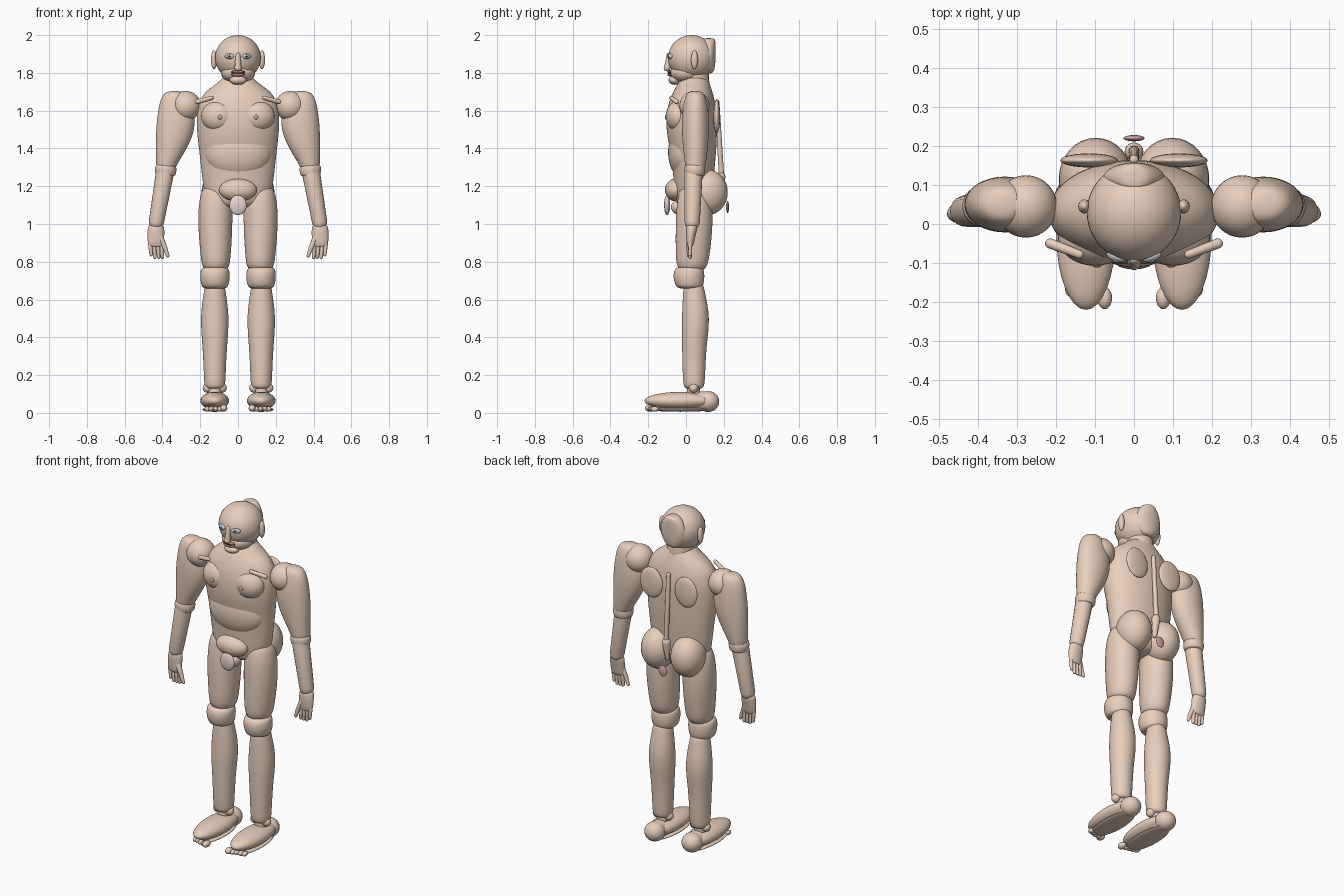
import bpy, bmesh, math
from mathutils import Vector, Matrix


def material(name, r, g, b):
    m = bpy.data.materials.new(name)
    m.diffuse_color = (r, g, b, 1)
    return m


SKIN = material("skin", 0.80, 0.62, 0.50)
PALE = material("pale_skin", 0.80, 0.66, 0.62)
PINK = material("pink", 0.65, 0.38, 0.38)
LIP = material("lip", 0.45, 0.20, 0.20)
WHITE = material("eye_white", 0.92, 0.92, 0.92)
BLUE = material("iris", 0.30, 0.50, 0.62)
DARK = material("pupil", 0.04, 0.04, 0.04)


def finish(bm, name, mat):
    bmesh.ops.recalc_face_normals(bm, faces=bm.faces)
    for f in bm.faces:
        f.smooth = True
    me = bpy.data.meshes.new(name)
    bm.to_mesh(me)
    bm.free()
    me.materials.append(mat)
    ob = bpy.data.objects.new(name, me)
    bpy.context.collection.objects.link(ob)
    return ob


def ball(name, loc, rad, mat=SKIN, rot=(0, 0, 0), seg=32):
    bm = bmesh.new()
    bmesh.ops.create_uvsphere(bm, u_segments=seg, v_segments=seg // 2, radius=1)
    bmesh.ops.scale(bm, vec=rad, verts=bm.verts)
    ob = finish(bm, name, mat)
    ob.location, ob.rotation_euler = loc, rot
    return ob


def limb(name, a, b, r1, r2, mat=SKIN, seg=20):
    """Tapered tube with rounded ends from a to b."""
    a, b = Vector(a), Vector(b)
    length = (b - a).length
    prof = [(-r1 * math.cos(t), r1 * math.sin(t)) for t in [math.pi / 2 * i / 5 for i in range(6)]]
    prof += [(length + r2 * math.sin(t), r2 * math.cos(t)) for t in [math.pi / 2 * i / 5 for i in range(6)]]
    bm = bmesh.new()
    rings = [[bm.verts.new((max(r, 1e-4) * math.cos(2 * math.pi * k / seg),
                            max(r, 1e-4) * math.sin(2 * math.pi * k / seg), z))
              for k in range(seg)] for z, r in prof]
    skin_rings(bm, rings)
    rot = Vector((0, 0, 1)).rotation_difference(b - a).to_matrix().to_4x4()
    bm.transform(Matrix.Translation(a) @ rot)
    return finish(bm, name, mat)


def skin_rings(bm, rings):
    n = len(rings[0])
    for p, q in zip(rings, rings[1:]):
        for k in range(n):
            bm.faces.new((p[k], p[(k + 1) % n], q[(k + 1) % n], q[k]))
    bm.faces.new(rings[0])
    bm.faces.new(rings[-1])


def loft(name, rows, s=1, mat=SKIN, seg=24):
    """Stack of ellipses: (z, cx, cy, rx, ry)."""
    bm = bmesh.new()
    rings = []
    for z, cx, cy, rx, ry in rows:
        rings.append([bm.verts.new((s * (cx + rx * math.cos(2 * math.pi * k / seg)),
                                    cy + ry * math.sin(2 * math.pi * k / seg), z)) for k in range(seg)])
    skin_rings(bm, rings)
    ob = finish(bm, name, mat)
    ob.modifiers.new("smooth", 'SUBSURF').levels = 2
    ob.modifiers["smooth"].render_levels = 2
    return ob


# Head and neck
ball("head", (0, 0.03, 1.88), (0.121, 0.125, 0.12), seg=48)
loft("back_of_head", [(1.795, 0, 0.115, 0.03, 0.02), (1.81, 0, 0.118, 0.05, 0.032),
                      (1.85, 0, 0.118, 0.076, 0.038), (1.90, 0, 0.118, 0.083, 0.040),
                      (1.95, 0, 0.118, 0.065, 0.040), (1.978, 0, 0.12, 0.04, 0.036),
                      (1.984, 0, 0.12, 0.02, 0.02)])
ball("jaw", (0, 0.0, 1.80), (0.09, 0.085, 0.055))
ball("chin", (0, -0.06, 1.762), (0.045, 0.032, 0.025))
limb("neck", (0, 0.045, 1.70), (0, 0.045, 1.80), 0.082, 0.075)
limb("nose_bridge", (0, -0.09, 1.895), (0, -0.098, 1.83), 0.012, 0.018)
ball("nose_tip", (0, -0.10, 1.825), (0.018, 0.018, 0.016))
ball("upper_lip", (0, -0.086, 1.806), (0.038, 0.014, 0.008), LIP)
ball("mouth", (0, -0.084, 1.799), (0.034, 0.013, 0.005), DARK)
ball("lower_lip", (0, -0.084, 1.79), (0.036, 0.014, 0.009), LIP)

# Torso
loft("torso", [(1.79, 0, 0.045, 0.07, 0.06), (1.75, 0, 0.042, 0.10, 0.082), (1.71, 0, 0.037, 0.165, 0.10),
               (1.66, 0, 0.032, 0.205, 0.12), (1.58, 0, 0.03, 0.222, 0.135), (1.48, 0, 0.03, 0.218, 0.135),
               (1.38, 0, 0.04, 0.205, 0.12), (1.30, 0, 0.04, 0.197, 0.112), (1.22, 0, 0.04, 0.187, 0.105),
               (1.14, 0, 0.04, 0.175, 0.10), (1.08, 0, 0.04, 0.11, 0.085)], seg=32)
ball("belly", (0, 0.0, 1.38), (0.18, 0.095, 0.15))
limb("spine", (0, 0.165, 1.645), (0, 0.188, 1.25), 0.012, 0.014)
limb("sacrum", (0, 0.185, 1.25), (0, 0.175, 1.15), 0.024, 0.012)
ball("pelvis_front", (0, -0.055, 1.18), (0.10, 0.056, 0.06))
ball("groin_front", (0, -0.10, 1.10), (0.046, 0.016, 0.053), PALE)
ball("groin_under", (0, -0.035, 1.09), (0.04, 0.045, 0.04))
ball("tail_end", (0, 0.22, 1.09), (0.027, 0.008, 0.032), PINK)

for s, side in ((1, "left"), (-1, "right")):
    # Face details
    ball("ear_" + side, (s * 0.127, 0.045, 1.87), (0.016, 0.018, 0.05))
    ball("eye_" + side, (s * 0.045, -0.083, 1.888), (0.026, 0.014, 0.015), WHITE, (0, 0, s * 0.3))
    ball("iris_" + side, (s * 0.045, -0.094, 1.888), (0.011, 0.005, 0.011), BLUE, seg=16)
    ball("pupil_" + side, (s * 0.045, -0.098, 1.888), (0.005, 0.003, 0.005), DARK, seg=16)
    # Trunk details
    ball("chest_" + side, (s * 0.10, -0.035, 1.57), (0.095, 0.072, 0.085))
    ball("nipple_" + side, (s * 0.095, -0.106, 1.565), (0.012, 0.006, 0.012), PINK, seg=16)
    limb("collarbone_" + side, (s * 0.14, -0.078, 1.668), (s * 0.215, -0.05, 1.647), 0.011, 0.013)
    ball("shoulder_blade_" + side, (s * 0.115, 0.163, 1.57), (0.074, 0.018, 0.09))
    ball("buttock_" + side, (s * 0.098, 0.115, 1.168), (0.095, 0.106, 0.12))
    # Arm
    ball("shoulder_" + side, (s * 0.277, 0.045, 1.625), (0.08, 0.08, 0.08))
    loft("upper_arm_" + side, [(1.705, 0.335, 0.05, 0.035, 0.03), (1.68, 0.335, 0.05, 0.072, 0.055),
                               (1.60, 0.327, 0.05, 0.098, 0.07), (1.50, 0.33, 0.05, 0.105, 0.074),
                               (1.40, 0.352, 0.05, 0.084, 0.066), (1.32, 0.378, 0.05, 0.056, 0.056),
                               (1.27, 0.385, 0.048, 0.046, 0.048)], s)
    loft("elbow_" + side, [(1.25, 0.383, 0.046, 0.048, 0.046), (1.262, 0.383, 0.046, 0.054, 0.053),
                           (1.29, 0.383, 0.046, 0.060, 0.057), (1.325, 0.383, 0.046, 0.05, 0.05)], s)
    limb("forearm_" + side, (s * 0.387, 0.04, 1.27), (s * 0.432, 0.033, 1.01), 0.048, 0.040)
    loft("palm_" + side, [(1.0, 0.434, 0.032, 0.035, 0.028), (0.98, 0.434, 0.03, 0.045, 0.032),
                          (0.94, 0.435, 0.025, 0.045, 0.026), (0.90, 0.435, 0.023, 0.044, 0.02),
                          (0.875, 0.432, 0.022, 0.036, 0.013)], s)
    for i in range(4):
        x = 0.405 + i * 0.02
        tip = 0.824 + (0.014 if i == 3 else 0)
        limb(f"finger_{i + 1}_" + side, (s * x, 0.022, 0.895), (s * (x - 0.005), 0.022, tip), 0.011, 0.009, seg=12)
    limb("thumb_base_" + side, (s * 0.41, 0.02, 0.93), (s * 0.385, 0.015, 0.87), 0.016, 0.012, seg=12)
    limb("thumb_tip_" + side, (s * 0.385, 0.015, 0.87), (s * 0.372, 0.015, 0.832), 0.012, 0.009, seg=12)
    # Leg
    loft("thigh_" + side, [(1.21, 0.11, 0.045, 0.06, 0.06), (1.17, 0.113, 0.045, 0.085, 0.085),
                           (1.08, 0.12, 0.045, 0.092, 0.098), (0.95, 0.12, 0.042, 0.09, 0.098),
                           (0.83, 0.118, 0.035, 0.08, 0.09), (0.74, 0.118, 0.03, 0.07, 0.078)], s)
    loft("knee_" + side, [(0.655, 0.122, 0.02, 0.058, 0.058), (0.675, 0.122, 0.018, 0.074, 0.076),
                          (0.72, 0.122, 0.015, 0.08, 0.084), (0.755, 0.122, 0.016, 0.077, 0.08),
                          (0.775, 0.122, 0.02, 0.065, 0.066)], s)
    loft("shin_" + side, [(0.70, 0.123, 0.04, 0.05, 0.05), (0.64, 0.123, 0.042, 0.058, 0.058),
                          (0.55, 0.123, 0.05, 0.072, 0.07), (0.46, 0.123, 0.05, 0.075, 0.074),
                          (0.34, 0.123, 0.043, 0.064, 0.064), (0.20, 0.123, 0.042, 0.058, 0.06),
                          (0.145, 0.123, 0.042, 0.056, 0.056), (0.125, 0.123, 0.042, 0.045, 0.045)], s)
    limb("ankle_" + side, (s * 0.123, 0.04, 0.08), (s * 0.123, 0.04, 0.14), 0.035, 0.035)
    for dx in (-0.038, 0.038):
        ball("ankle_bone_" + side, (s * (0.123 + dx), 0.04, 0.132), (0.026, 0.026, 0.026), seg=16)
    # Foot
    ball("foot_" + side, (s * 0.123, -0.03, 0.064), (0.076, 0.19, 0.047))
    limb("foot_core_" + side, (s * 0.123, 0.10, 0.062), (s * 0.123, -0.14, 0.058), 0.052, 0.042)
    ball("heel_" + side, (s * 0.123, 0.118, 0.06), (0.058, 0.058, 0.055))
    ball("sole_" + side, (s * 0.123, -0.03, 0.018), (0.066, 0.17, 0.012))
    for i in range(5):
        x = 0.075 + i * 0.022
        r = 0.019 if i == 0 else 0.014
        ball(f"toe_{i + 1}_" + side, (s * x, -0.19 + 0.006 * i, r + 0.006), (r, r * 1.5, r), seg=16)
